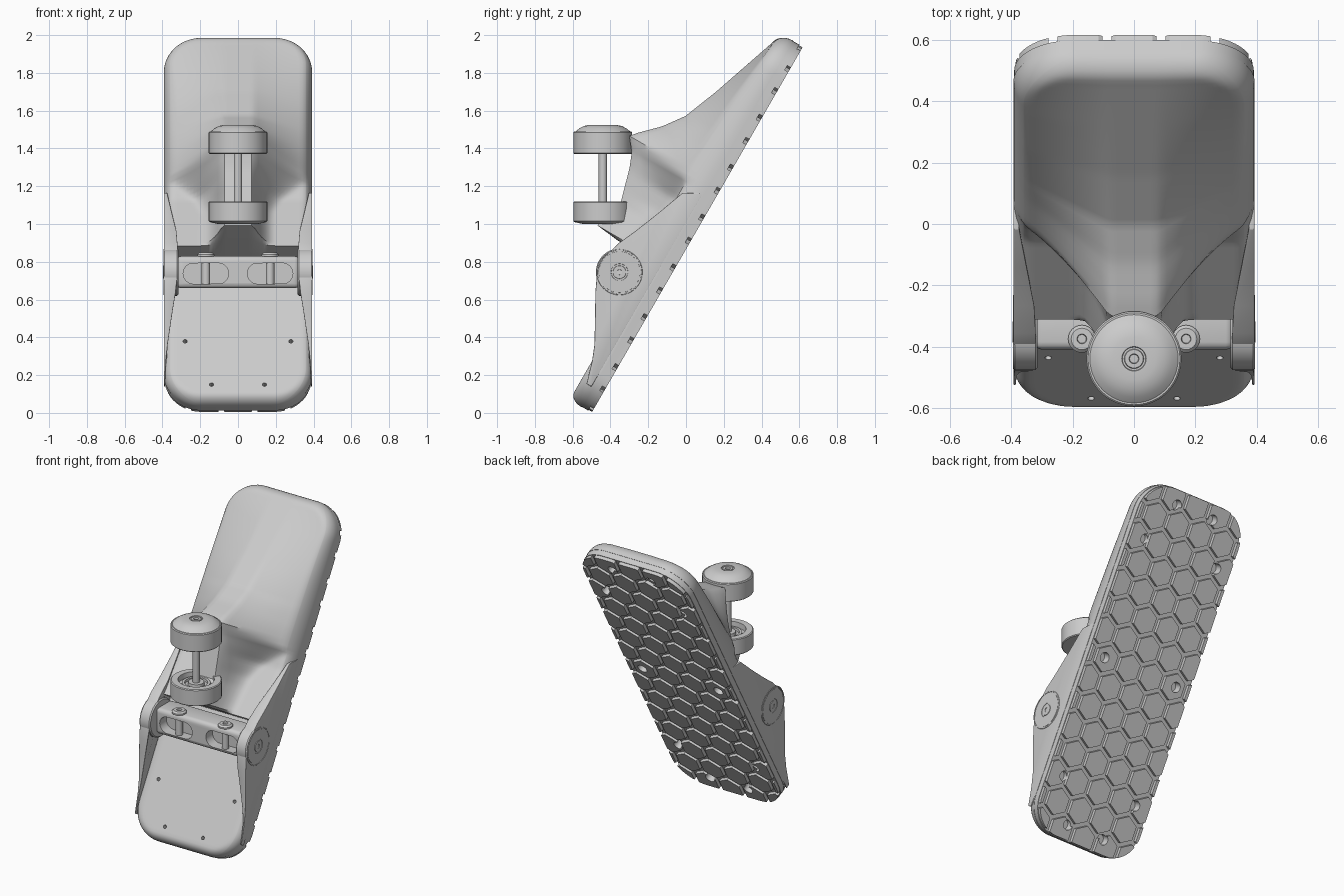
import bpy, bmesh, math
from mathutils import Matrix, Vector

if "Cube" in bpy.data.objects:
    bpy.data.objects.remove(bpy.data.objects["Cube"])

grey = bpy.data.materials.new("plain grey")
grey.use_nodes = True
grey.diffuse_color = (0.6, 0.6, 0.6, 1)
grey.node_tree.nodes["Principled BSDF"].inputs["Base Color"].default_value = (0.6, 0.6, 0.6, 1)

# The plank frame: x across, u along the leaning plank, n out of its front
LEAN = Matrix.Translation((0, -0.5, 0)) @ Matrix.Rotation(math.radians(60), 4, "X")
FLAT = Matrix.Identity(4)
W, L, CORNER = 0.393, 2.24, 0.2


def make(name, verts, faces, matrix=FLAT, bevel=0, angle=35):
    mesh = bpy.data.meshes.new(name)
    bm = bmesh.new()
    vs = [bm.verts.new(v) for v in verts]
    for f in faces:
        bm.faces.new([vs[i] for i in f])
    bmesh.ops.remove_doubles(bm, verts=bm.verts, dist=1e-6)
    bmesh.ops.recalc_face_normals(bm, faces=bm.faces)
    bm.to_mesh(mesh)
    bm.free()
    obj = bpy.data.objects.new(name, mesh)
    bpy.context.collection.objects.link(obj)
    obj.matrix_world = matrix
    mesh.materials.append(grey)
    if bevel:
        m = obj.modifiers.new("bevel", "BEVEL")
        m.width, m.segments, m.limit_method = bevel, 3, "ANGLE"
        m.angle_limit = math.radians(40)
        apply(obj, m)
    smooth(obj, angle)
    return obj


def select(obj):
    bpy.ops.object.select_all(action="DESELECT")
    obj.select_set(True)
    bpy.context.view_layer.objects.active = obj
    bpy.context.view_layer.update()


def apply(obj, mod):
    select(obj)
    bpy.ops.object.modifier_apply(modifier=mod.name)


def smooth(obj, angle=35):
    select(obj)
    bpy.ops.object.shade_smooth_by_angle(angle=math.radians(angle))


def cut(obj, cutter, operation="DIFFERENCE"):
    cutter.hide_render = True
    m = obj.modifiers.new("cut", "BOOLEAN")
    m.object, m.operation, m.solver = cutter, operation, "EXACT"
    apply(obj, m)
    bpy.data.objects.remove(cutter)
    smooth(obj)


def prisms(name, outlines, lo, hi, matrix=FLAT, bevel=0):
    """Extrude flat outlines between two heights along the local z axis."""
    verts, faces = [], []
    for pts in outlines:
        b, n = len(verts), len(pts)
        verts += [(*p, lo) for p in pts] + [(*p, hi) for p in pts]
        faces += [range(b, b + n), range(b + n, b + 2 * n)]
        faces += [(b + i, b + (i + 1) % n, b + n + (i + 1) % n, b + n + i) for i in range(n)]
    return make(name, verts, faces, matrix, bevel)


def ngon(cx, cy, r, n=24, turn=0.0):
    return [(cx + r * math.cos(turn + math.tau * i / n), cy + r * math.sin(turn + math.tau * i / n)) for i in range(n)]


def lathe(name, profile, matrix, n=48):
    verts = [(x, y, z) for r, z in profile for x, y in ngon(0, 0, r, n)]
    faces = [(k * n + i, k * n + (i + 1) % n, (k + 1) * n + (i + 1) % n, (k + 1) * n + i)
             for k in range(len(profile) - 1) for i in range(n)]
    faces += [range(n), range(len(verts) - n, len(verts))]
    return make(name, verts, faces, matrix)


def interp(table, u):
    for (a, p), (b, q) in zip(table, table[1:]):
        if u <= b:
            return p + (q - p) * max(0, u - a) / (b - a)
    return table[-1][1]


def rounded_rect(grow):
    pts, r = [], CORNER + grow
    for k, (sx, sy) in enumerate([(1, 1), (-1, 1), (-1, -1), (1, -1)]):
        for i in range(13):
            a = math.pi / 2 * (k + i / 12)
            pts.append((sx * (W - CORNER) + r * math.cos(a), L / 2 + sy * (L / 2 - CORNER) + r * math.sin(a)))
    return pts


# Shell: relief over the plank that swells into the neck
RIDGE = [(0, .135), (.855, .135), (.86, .34), (.875, .47), (.95, .45), (1.03, .42), (1.226, .475), (1.3, .505),
         (1.37, .56), (1.41, .526), (1.5, .435), (1.61, .355), (1.8, .28), (2.18, .15), (L, .135)]
SHOULDER = [(0, .135), (.855, .135), (.86, .28), (1, .24), (1.2, .18), (1.33, .18), (1.8, .165), (2.18, .14), (L, .13)]
SPREAD = [(.86, .2), (1.1, .2), (1.2, .24), (1.33, .39), (L, .39)]
POWER = [(1.1, 2.2), (1.33, 1.3), (1.6, 1.0), (2, .8)]


def height(x, u):
    x = abs(x)
    t = min(1, max(0, (x - .08) / (interp(SPREAD, u) - .08)))
    side = interp(SHOULDER, u)
    h = side + (interp(RIDGE, u) - side) * (1 - t) ** interp(POWER, u)
    qx, qy = x - (W - CORNER), abs(u - L / 2) - (L / 2 - CORNER)
    d = CORNER - math.hypot(max(qx, 0), max(qy, 0)) - min(max(qx, qy), 0)
    k = 1 - min(1, max(0, d / .05))
    return .065 + (h - .065) * math.sqrt(max(0, 1 - k * k))


def half_width(u):
    q = max(0, abs(u - L / 2) - (L / 2 - CORNER))
    return W - CORNER + math.sqrt(max(0, CORNER ** 2 - q * q))


ends = [0, .002, .006, .012, .022, .035, .05]
rows = sorted(ends + [L - e for e in ends] + [.855, .86, .875] + [.07 + .02 * i for i in range(106)])
edge = [1, .997, .99, .975, .95, .92]
cols = sorted(edge + [-e for e in edge] + [i / 22 for i in range(-20, 21)])
nr, nc = len(rows), len(cols)
top = [(s * half_width(u), u, height(s * half_width(u), u)) for u in rows for s in cols]
verts = top + [(x, u, .06) for x, u, n in top]
faces = []
for j in range(nr - 1):
    for i in range(nc - 1):
        q = [j * nc + i, j * nc + i + 1, (j + 1) * nc + i + 1, (j + 1) * nc + i]
        faces += [q, [v + nr * nc for v in q]]
rim = ([i for i in range(nc)] + [j * nc + nc - 1 for j in range(1, nr)]
       + [(nr - 1) * nc + i for i in range(nc - 2, -1, -1)] + [j * nc for j in range(nr - 2, 0, -1)])
faces += [(a, b, b + nr * nc, a + nr * nc) for a, b in zip(rim, rim[1:] + rim[:1])]
shell = make("shell", verts, faces, LEAN, angle=40)
screw_spots = [(s * x, u) for s in (1, -1) for x, u in ((.14, .095), (.28, .36), (.28, 1.12), (.28, 1.88), (.14, 2.145))]
cut(shell, prisms("pin_holes", [ngon(x, u, .011, 12) for x, u in screw_spots if u < .5], .1, .2, LEAN))

# Sole plate with hexagonal tread and screw recesses
sole = prisms("sole", [rounded_rect(-.002)], .022, .064, LEAN)
S = .176
hexes = [ngon((i + .5 * (j % 2)) * S, .05 + j * S * .866, .085, 6, math.pi / 6)
         for j in range(-1, 16) for i in range(-3, 4)]
tread = prisms("tread", hexes, 0, .03, LEAN)
cut(tread, prisms("tread_limit", [rounded_rect(-.006)], -.02, .05, LEAN), "INTERSECT")
for part in (sole, tread):
    cut(part, prisms("recesses", [ngon(x, u, .032) for x, u in screw_spots], -.05, .05, LEAN))

# Side rails (u, n, inner x) and hinge bosses, mirrored
RAIL = [(.12, .1, .386), (.24, .135, .382), (.32, .167, .372), (.48, .255, .345), (.56, .3, .33), (.64, .338, .32),
        (.72, .36, .32), (.85, .325, .32), (.95, .28, .325), (1.1, .22, .35), (1.25, .165, .375), (1.3, .07, .38), (.12, .07, .386)]
for side, s in (("left", 1), ("right", -1)):
    n = len(RAIL)
    verts = [(s * x, u, h) for u, h, x in RAIL] + [(s * .393, u, h) for u, h, x in RAIL]
    faces = [range(n), range(n, 2 * n)] + [(i, (i + 1) % n, n + (i + 1) % n, n + i) for i in range(n)]
    make(side + "_rail", verts, faces, LEAN, .004)
    turn = Matrix.Translation((0, -.352, .745)) @ Matrix.Rotation(s * math.pi / 2, 4, "Y")
    lathe(side + "_hinge_boss", [(.118, .315), (.125, .322), (.125, .388), (.12, .395), (.116, .395), (.115, .389),
                                 (.11, .389), (.109, .395), (.045, .395), (.043, .391), (.036, .391), (.034, .396),
                                 (.014, .396), (.012, .386)], turn)

# Hinge bar with two obround slots, each holding a screw
bar = prisms("hinge_bar", [[(-.325, -.41), (.325, -.41), (.325, -.25), (-.325, -.25)]], .66, .83, bevel=.025)
UPRIGHT = Matrix.Rotation(math.pi / 2, 4, "X")
slots = []
for s in (1, -1):
    arc = ngon(0, 0, .055, 32)
    slots.append([(s * .17 + x + (.065 if x > 0 else -.065), .738 + z) for x, z in arc])
cut(bar, prisms("slots", slots, .34, .5, UPRIGHT))
for side, s in (("left", 1), ("right", -1)):
    lathe(side + "_bar_screw", [(.022, -.16), (.022, 0), (.045, 0), (.045, .01), (.035, .02), (.016, .02), (.014, .01)],
          Matrix.Translation((s * .17, -.375, .828)), 24)

# Roller heads on the neck and the pin between them
AXIS = Matrix.Translation((0, -.44, 0))
lathe("upper_head", [(.05, 1.385), (.05, 1.37), (.15, 1.37), (.155, 1.375), (.155, 1.485), (.15, 1.49), (.144, 1.49),
                     (.125, 1.506), (.1, 1.519), (.07, 1.525), (.04, 1.525), (.038, 1.519), (.032, 1.519),
                     (.03, 1.524), (.016, 1.524), (.014, 1.512)], AXIS)
lathe("lower_head", [(.105, 1.0), (.15, 1.01), (.155, 1.015), (.155, 1.115), (.15, 1.12), (.11, 1.12), (.108, 1.085),
                     (.088, 1.085), (.086, 1.1), (.07, 1.1), (.068, 1.085), (.05, 1.085), (.048, 1.105), (.025, 1.105)], AXIS)
lathe("pin", [(.022, 1.08), (.022, 1.4)], AXIS, 24)
